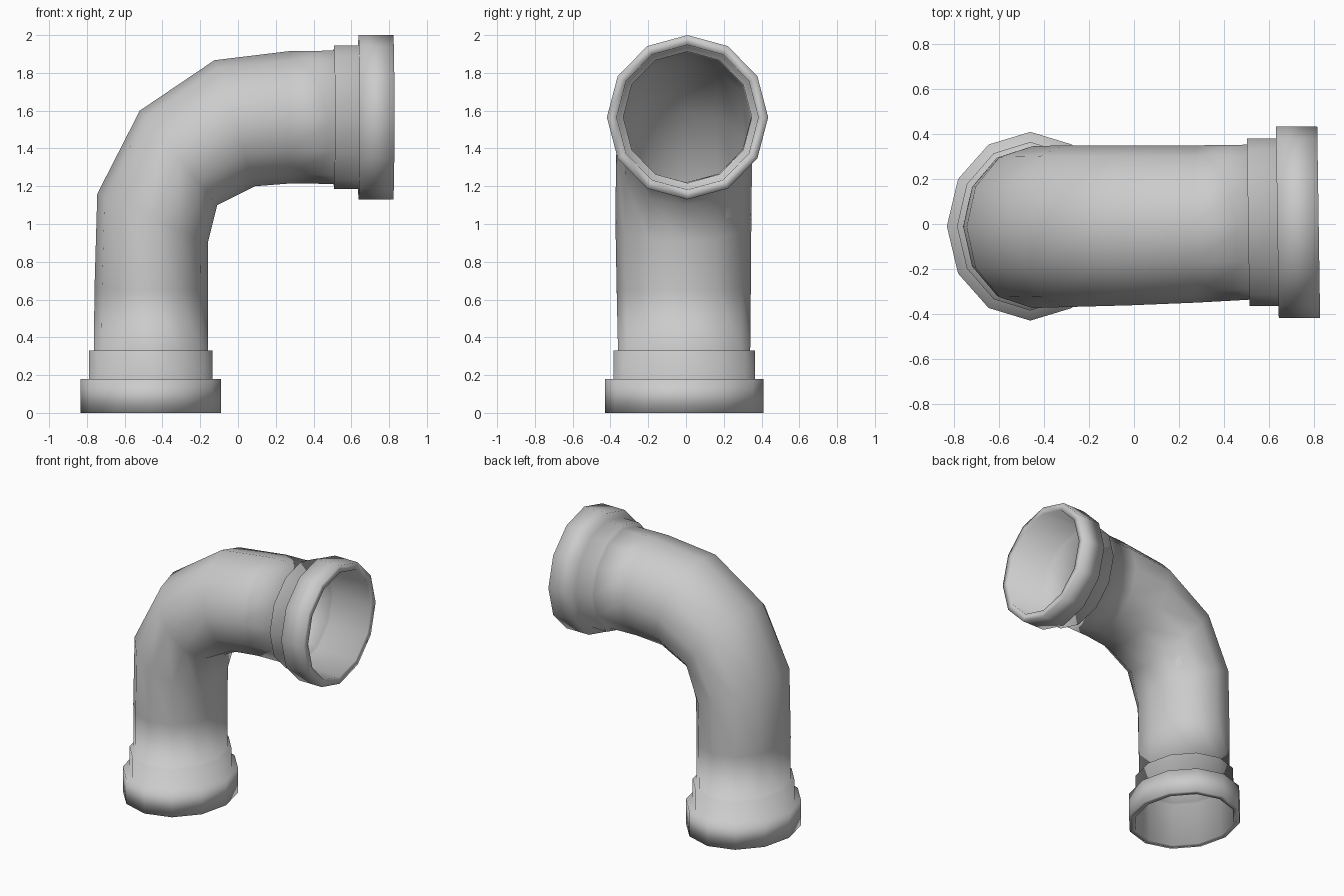
import bpy
import bmesh
from math import cos, sin, tau
from mathutils import Vector

SIDES = 12

if "Cube" in bpy.data.objects:
    bpy.data.objects.remove(bpy.data.objects["Cube"], do_unlink=True)

grey = bpy.data.materials.new("pipe_grey")
grey.use_nodes = True
colour = (0.6, 0.6, 0.6, 1)
grey.diffuse_color = colour
grey.node_tree.nodes["Principled BSDF"].inputs["Base Color"].default_value = colour


def section(outer, inner, y, ry, grow=0.0, skew=0.0):
    """Oval ring spanning the outer and inner wall points, widened by grow."""
    a, b = Vector((outer[0], y, outer[1])), Vector((inner[0], y, inner[1]))
    centre, half = (a + b) / 2, (a - b) / 2
    half += half.normalized() * grow
    ring = []
    for i in range(SIDES):
        t = tau * i / SIDES
        side = (ry + grow) * sin(t)
        ring.append(centre + half * cos(t) + Vector((-skew * side, side, 0)))
    return ring


def foot(z, grow):
    return section((-0.763, z), (-0.16, z), -0.01, 0.35, grow)


def mouth(x, grow):
    return section((x, 1.918), (x, 1.212), 0.008, 0.345, grow, 0.015)


# Bend: outer wall point, inner wall point, y centre, half width
BEND = [
    ((-0.76, 0.65), (-0.16, 0.65), -0.012, 0.355),
    ((-0.745, 1.16), (-0.16, 0.9), -0.014, 0.36),
    ((-0.52, 1.60), (-0.11, 1.10), -0.01, 0.36),
    ((-0.125, 1.867), (0.09, 1.20), -0.006, 0.356),
    ((0.27, 1.915), (0.28, 1.215), 0.0, 0.35),
]

# Outside skin: base flange, collar, bend, collar, mouth flange
rings = [foot(0, 0.07), foot(0.18, 0.07), foot(0.18, 0.025),
         foot(0.33, 0.025), foot(0.33, 0)]
rings += [section(*s) for s in BEND]
rings += [mouth(0.508, 0), mouth(0.508, 0.028), mouth(0.638, 0.028),
          mouth(0.638, 0.082), mouth(0.822, 0.082)]

# Inside skin, running back from the mouth to the base
rings += [mouth(0.822, 0.03), mouth(0.52, 0.023), mouth(0.52, -0.005)]
rings += [section(*s, grow=-0.005) for s in reversed(BEND)]
rings += [foot(0.32, -0.005), foot(0.32, 0.02), foot(0, 0.025)]

bm = bmesh.new()
loops = [[bm.verts.new(p) for p in ring] for ring in rings]
for n, lower in enumerate(loops):
    upper = loops[(n + 1) % len(loops)]
    for i in range(SIDES):
        j = (i + 1) % SIDES
        bm.faces.new((lower[i], lower[j], upper[j], upper[i]))
bmesh.ops.recalc_face_normals(bm, faces=bm.faces)
for face in bm.faces:
    face.smooth = True

mesh = bpy.data.meshes.new("elbow_pipe")
bm.to_mesh(mesh)
bm.free()
mesh.materials.append(grey)
bpy.context.collection.objects.link(bpy.data.objects.new("elbow_pipe", mesh))
